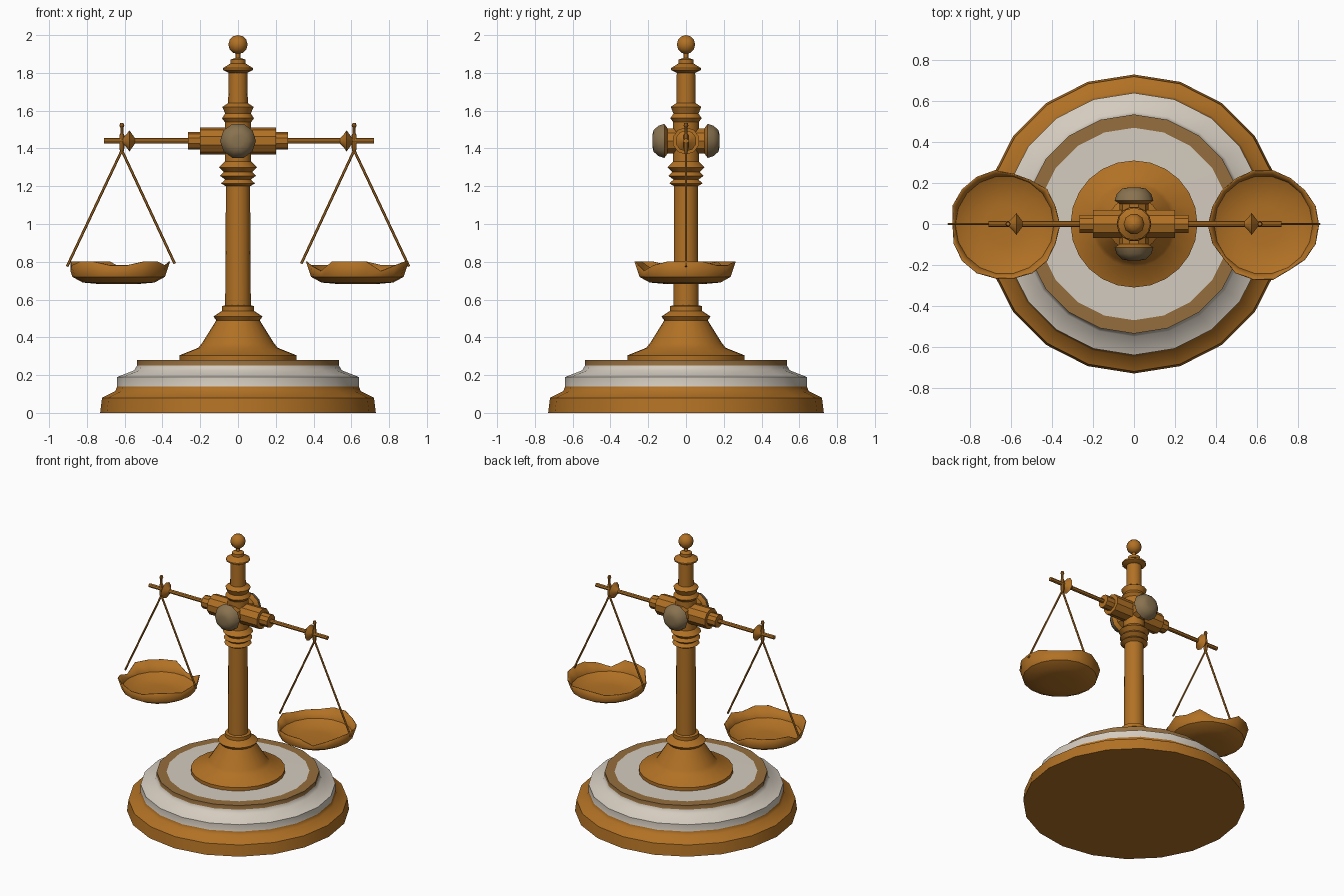
import bpy, bmesh, math, random
from mathutils import Vector, Matrix

if "Cube" in bpy.data.objects:
    bpy.data.objects.remove(bpy.data.objects["Cube"])
random.seed(4)


def material(name, rgb):
    m = bpy.data.materials.new(name)
    m.use_nodes = True
    m.diffuse_color = (*rgb, 1)
    m.node_tree.nodes["Principled BSDF"].inputs["Base Color"].default_value = (*rgb, 1)
    return m


GOLD = material("gold", (0.44, 0.165, 0.018))
CREAM = material("cream", (0.66, 0.60, 0.52))
TAN = material("dull bronze", (0.30, 0.155, 0.048))
GREY = material("grey bronze", (0.25, 0.17, 0.08))


def finish(bm, name, mats, angle):
    bmesh.ops.recalc_face_normals(bm, faces=bm.faces)
    mesh = bpy.data.meshes.new(name)
    bm.to_mesh(mesh)
    bm.free()
    for m in mats:
        mesh.materials.append(m)
    ob = bpy.data.objects.new(name, mesh)
    bpy.context.collection.objects.link(ob)
    bpy.ops.object.select_all(action="DESELECT")
    ob.select_set(True)
    bpy.context.view_layer.objects.active = ob
    bpy.ops.object.shade_smooth_by_angle(angle=math.radians(angle))
    return ob


def lathe(name, profile, sides, mats=(GOLD,), rule=None, start=(0, 0, 0),
          axis=(0, 0, 1), angle=35):
    """Spin (radius, height) points around an axis and cap both ends."""
    bm = bmesh.new()
    place = Matrix.Translation(start) @ Vector((0, 0, 1)).rotation_difference(
        Vector(axis)).to_matrix().to_4x4()
    rings = []
    for r, h in profile:
        rings.append([bm.verts.new((r * math.cos(a), r * math.sin(a), h))
                      for a in (math.tau * i / sides for i in range(sides))])
    for low, high in zip(rings, rings[1:]):
        for i in range(sides):
            j = (i + 1) % sides
            bm.faces.new((low[i], low[j], high[j], high[i]))
    bm.faces.new(rings[0])
    bm.faces.new(rings[-1])
    if rule:
        for f in bm.faces:
            c = f.calc_center_median()
            f.material_index = rule(math.hypot(c.x, c.y), c.z)
    bm.transform(place)
    return finish(bm, name, mats, angle)


def rod(name, a, b, radius, sides=6):
    a, b = Vector(a), Vector(b)
    return lathe(name, [(radius, 0), (radius, (b - a).length)], sides,
                 start=a, axis=(b - a).normalized())


# Stepped round base: gold foot, cream tiers, bronze band around the top edge
def base_colour(r, z):
    if z < 0.135:
        return 0
    if z > 0.25 and r > 0.46:
        return 2
    return 1


lathe("base", [(0.73, 0), (0.72, 0.08), (0.65, 0.115), (0.64, 0.14), (0.64, 0.19),
               (0.55, 0.225), (0.535, 0.25), (0.535, 0.28), (0.47, 0.281)],
      20, (GOLD, CREAM, TAN), base_colour, angle=50)

# Flared foot and column with its turned rings
lathe("column_foot", [(0.31, 0.28), (0.31, 0.305), (0.21, 0.345), (0.19, 0.37),
                      (0.115, 0.49), (0.13, 0.51), (0.085, 0.54), (0.085, 0.565),
                      (0.066, 0.57)], 24)
lathe("column", [(0.068, 0.55), (0.064, 1.2), (0.09, 1.215), (0.068, 1.235),
                 (0.095, 1.255), (0.075, 1.275), (0.1, 1.3), (0.07, 1.33),
                 (0.07, 1.54), (0.085, 1.56), (0.068, 1.585), (0.083, 1.62),
                 (0.052, 1.64), (0.05, 1.81)], 14)
lathe("finial", [(0.05, 1.8), (0.08, 1.815), (0.08, 1.825), (0.04, 1.85),
                 (0.04, 1.87), (0.012, 1.88), (0.012, 1.91)], 12)
lathe("finial_ball", [(0.05 * math.sin(a) + 0.001, 1.95 - 0.05 * math.cos(a))
                      for a in (math.pi * i / 6 for i in range(7))], 10)

# Cross-shaped hub, with a domed knob on the front and back
HUB = Vector((0, 0, 1.44))
lathe("hub_across", [(0.046, -0.265), (0.046, -0.2), (0.072, -0.2), (0.072, 0.2),
                     (0.046, 0.2), (0.046, 0.265)], 10, start=HUB, axis=(1, 0, 0))
lathe("hub_through", [(0.07, -0.11), (0.07, 0.11)], 10, start=HUB, axis=(0, 1, 0))
for side, s in (("front", -1), ("back", 1)):
    lathe(side + "_knob", [(0.06, 0.09), (0.095, 0.115), (0.085, 0.145),
                           (0.06, 0.172), (0.03, 0.178)], 10, (GOLD, GREY),
          lambda r, h: int(h > 0.125), start=HUB, axis=(0, s, 0), angle=50)

# Thin balance beam
rod("beam", (-0.71, 0, 1.44), (0.72, 0, 1.44), 0.014, 8)


def pan(name, x):
    """Shallow bowl with a ragged, broken rim."""
    bm = bmesh.new()
    sides = 18
    rings = []
    for r, z in ((0.1, 0.682), (0.19, 0.69), (0.245, 0.72), (0.272, 0.79)):
        ring = []
        for i in range(sides):
            a = math.tau * i / sides
            rr, zz = r, z
            if r > 0.27:
                drop = random.choice((0, 0, 0.02, 0.05))
                rr, zz = r - drop * 0.35, 0.8 - drop
            ring.append(bm.verts.new((x + rr * math.cos(a), rr * math.sin(a) - 0.005, zz)))
        rings.append(ring)
    bm.faces.new(rings[0])
    for low, high in zip(rings, rings[1:]):
        for i in range(sides):
            j = (i + 1) % sides
            bm.faces.new((low[i], low[j], high[j], high[i]))
    ob = finish(bm, name, (GOLD,), 40)
    mod = ob.modifiers.new("thickness", "SOLIDIFY")
    mod.thickness = 0.006


# Matching end fittings, strings and pans
for side, s in (("right", -1), ("left", 1)):
    x = 0.615 * s
    lathe(side + "_beam_bead", [(0.014, -0.035), (0.035, -0.015), (0.056, 0),
                                (0.035, 0.015), (0.014, 0.03)], 10,
          start=(0.575 * s, 0, 1.44), axis=(1, 0, 0))
    lathe(side + "_hook_pin", [(0.006, 1.37), (0.013, 1.4), (0.013, 1.47), (0.008, 1.48),
                               (0.008, 1.51), (0.013, 1.52), (0.009, 1.535)], 8,
          start=(x, 0, 0))
    rod(side + "_outer_string", (x, 0, 1.39), (0.905 * s, 0, 0.775), 0.007)
    rod(side + "_inner_string", (x, 0, 1.39), (0.335 * s, 0, 0.79), 0.007)
    pan(side + "_pan", 0.632 * s)
